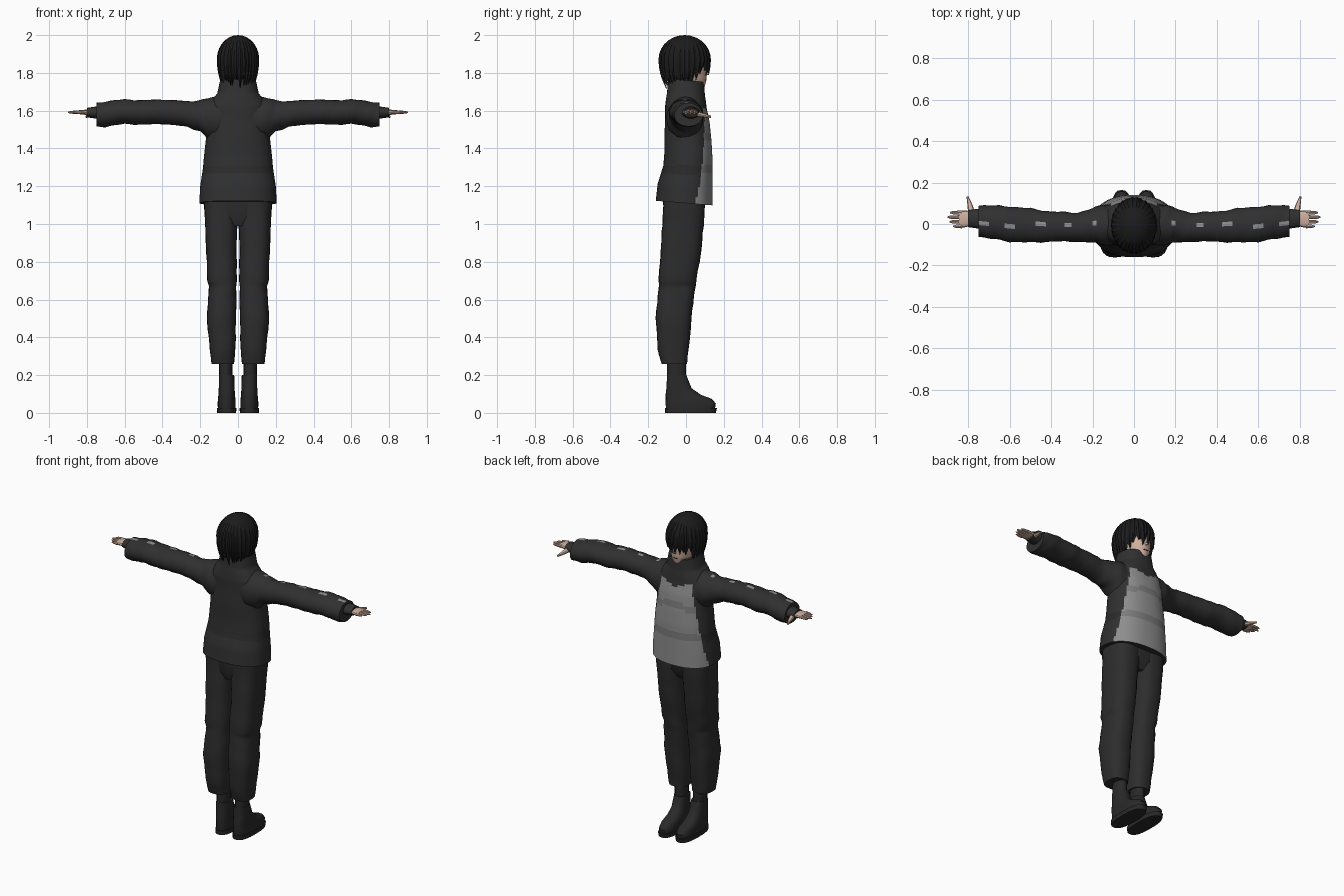
import bpy, bmesh, random
from math import sin, cos, pi, copysign, radians

random.seed(7)
cube = bpy.data.objects.get("Cube")
if cube:
    bpy.data.objects.remove(cube, do_unlink=True)


def material(name, r, g, b):
    m = bpy.data.materials.new(name)
    m.use_nodes = True
    m.diffuse_color = (r, g, b, 1)
    bsdf = next(n for n in m.node_tree.nodes if n.type == 'BSDF_PRINCIPLED')
    bsdf.inputs["Base Color"].default_value = (r, g, b, 1)
    return m


JACKET = material("jacket charcoal", .029, .029, .029)
BAND = material("jacket band", .023, .023, .023)
PANEL = material("panel grey", .27, .27, .27)
PANEL_BAND = material("panel band grey", .2, .2, .2)
TROUSERS = material("trouser charcoal", .026, .026, .026)
BOOT = material("boot black", .022, .022, .022)
HAIR = material("hair black", .011, .011, .012)
SKIN = material("skin", .62, .43, .34)
EYE = material("eye dark", .03, .025, .025)


def finish(name, bm, mats, rule=None, angle=40):
    me = bpy.data.meshes.new(name)
    bm.normal_update()
    for m in mats:
        me.materials.append(m)
    if rule:
        for f in bm.faces:
            f.material_index = rule(f.calc_center_median(), f.normal)
    bm.to_mesh(me)
    bm.free()
    me.polygons.foreach_set("use_smooth", [True] * len(me.polygons))
    me.set_sharp_from_angle(angle=radians(angle))
    ob = bpy.data.objects.new(name, me)
    bpy.context.scene.collection.objects.link(ob)
    return ob


def loft(name, rings, axis, mats, side=1, n=24, power=2.0, sub=1,
         crease=0.0, freq=60, tilt=0.0, rule=None):
    """Skin rings of (position, u min, u max, v min, v max) along an axis."""
    dense = []
    for a, b in zip(rings, rings[1:]):
        for k in range(sub):
            dense.append([p + (q - p) * k / sub for p, q in zip(a, b)])
    dense.append(rings[-1])
    bm = bmesh.new()
    loops = []
    for t, u0, u1, v0, v1 in dense:
        loop = []
        for i in range(n):
            ang = 2 * pi * i / n
            fold = 1 + crease * sin(t * freq + 2 * ang) * cos(t * freq / 3 + ang)
            cu, cv = cos(ang), sin(ang)
            u = (u0 + u1) / 2 + (u1 - u0) / 2 * fold * copysign(abs(cu) ** (2 / power), cu)
            v = (v0 + v1) / 2 + (v1 - v0) / 2 * fold * copysign(abs(cv) ** (2 / power), cv)
            co = {'x': (t, u, v), 'y': (u, t, v), 'z': (u, v, t + tilt * v)}[axis]
            loop.append(bm.verts.new((co[0] * side, co[1], co[2])))
        loops.append(loop)
    for a, b in zip(loops, loops[1:]):
        for i in range(n):
            j = (i + 1) % n
            bm.faces.new((a[i], a[j], b[j], b[i]))
    bm.faces.new(loops[0])
    bm.faces.new(loops[-1])
    bmesh.ops.recalc_face_normals(bm, faces=bm.faces)
    return finish(name, bm, mats, rule)


def even(rows):
    """Rings symmetric about x = 0 from (z, half width, y min, y max)."""
    return [(z, -w, w, a, b) for z, w, a, b in rows]


# Jacket body: grey panel on the face side, darker bands around the waist
def jacket_rule(c, nrm):
    band = 1.265 < c.z < 1.31
    width = .197 - .18 * (c.z - 1.1)
    if c.y > .03 and abs(c.x) < width and c.z < 1.585 + .3 * abs(c.x) and nrm.z > -.9:
        return 3 if band or 1.45 < c.z < 1.49 else 2
    return 1 if band else 0


loft("jacket_body", even([
    (1.11, .205, -.16, .14), (1.2, .2, -.15, .14), (1.3, .185, -.12, .14),
    (1.36, .18, -.115, .14), (1.45, .17, -.115, .135), (1.55, .165, -.11, .125),
    (1.62, .16, -.11, .11), (1.66, .135, -.105, .105), (1.69, .11, -.1, .1),
    (1.76, .095, -.095, .095)]), 'z', [JACKET, BAND, PANEL, PANEL_BAND],
    n=72, power=2.3, sub=5, tilt=-.08, rule=jacket_rule)


# Sleeves with small grey slivers along the top
def sleeve_rule(c, nrm):
    x = abs(c.x)
    return int(nrm.z > .8 and -.014 < c.y < .005 and x > .18 and sin(x * 45) > .35)


sleeve = [(.08, -.1, .1, 1.44, 1.68), (.16, -.1, .09, 1.45, 1.665),
          (.2, -.09, .075, 1.49, 1.655), (.27, -.085, .055, 1.515, 1.65),
          (.4, -.085, .06, 1.53, 1.66), (.5, -.09, .075, 1.525, 1.655),
          (.6, -.085, .085, 1.53, 1.66), (.7, -.07, .09, 1.515, 1.65),
          (.75, -.06, .09, 1.515, 1.64)]
cuff = [(.73, -.025, .075, 1.555, 1.625), (.8, -.015, .068, 1.565, 1.615)]
palm = [(.78, -.005, .06, 1.575, 1.605), (.81, -.015, .065, 1.578, 1.605),
        (.845, -.02, .065, 1.582, 1.602)]
thumb = [(.05, .765, .8, 1.57, 1.6), (.09, .778, .803, 1.565, 1.588),
         (.132, .797, .808, 1.562, 1.574)]

# Trouser legs, ankles and boots
trouser = [(.26, .02, .14, -.13, .005), (.34, .014, .15, -.15, .015),
           (.5, .01, .165, -.16, .03), (.62, .008, .158, -.15, .042),
           (.67, .008, .152, -.145, .05), (.7, .006, .163, -.145, .055),
           (.85, .008, .168, -.135, .08), (1.0, .004, .175, -.125, .095),
           (1.14, -.01, .18, -.12, .1)]
ankle = [(.15, .03, .1, -.1, 0), (.3, .03, .1, -.1, 0)]
boot = [(.012, .014, .106, -.105, .152), (.05, .012, .108, -.108, .158),
        (.075, .014, .106, -.108, .135), (.095, .016, .104, -.108, .08),
        (.13, .018, .102, -.104, .03), (.2, .02, .1, -.1, .002)]
sole = [(0, .01, .11, -.11, .158), (.026, .008, .112, -.112, .164)]

for side, tag in ((1, "left"), (-1, "right")):
    loft(tag + "_sleeve", sleeve, 'x', [JACKET, PANEL], side, sub=4,
         crease=.05, rule=sleeve_rule)
    loft(tag + "_cuff", cuff, 'x', [JACKET], side, n=16)
    loft(tag + "_palm", palm, 'x', [SKIN], side, n=12, power=2.5)
    loft(tag + "_thumb", thumb, 'y', [SKIN], side, n=8)
    for k, tip in enumerate((.872, .89, .9, .888)):
        y = -.011 + k * .022
        finger = [(.83, y - .01, y + .01, 1.582, 1.602),
                  (tip - .015, y - .008, y + .008, 1.584, 1.599),
                  (tip, y - .003, y + .003, 1.588, 1.594)]
        loft(f"{tag}_finger_{k}", finger, 'x', [SKIN], side, n=8)
    loft(tag + "_trouser_leg", trouser, 'z', [TROUSERS], side, power=2.6,
         sub=3, crease=.025, freq=45)
    loft(tag + "_ankle", ankle, 'z', [BOOT], side, n=16)
    loft(tag + "_boot", boot, 'z', [BOOT], side, power=2.5, sub=2)
    loft(tag + "_sole", sole, 'z', [BOOT], side, power=2.6)

# Hips joining both legs
loft("trouser_seat", even([(.99, .06, -.1, .06), (1.04, .165, -.118, .09),
                           (1.14, .178, -.12, .1)]), 'z', [TROUSERS], power=2.5)

# Head, neck and face
loft("neck", even([(1.66, .05, -.055, .05), (1.78, .05, -.055, .05)]), 'z', [SKIN])
loft("head", even([
    (1.71, .022, .03, .088), (1.73, .045, -.02, .1), (1.765, .068, -.07, .108),
    (1.8, .08, -.095, .11), (1.85, .087, -.105, .11), (1.91, .084, -.1, .1),
    (1.96, .05, -.06, .06)]), 'z', [SKIN, HAIR], sub=3,
    rule=lambda c, nrm: int(c.z > 1.87 or (c.y < .02 and c.z > 1.76)))
loft("nose", [(.1, -.012, .012, 1.785, 1.815), (.122, -.003, .003, 1.79, 1.797)],
     'y', [SKIN], n=8)
loft("mouth", [(.1, -.016, .016, 1.757, 1.761), (.109, -.014, .014, 1.757, 1.761)],
     'y', [EYE], n=8)
for side, tag in ((1, "left"), (-1, "right")):
    loft(tag + "_eye", [(.095, .022, .052, 1.82, 1.842), (.104, .024, .05, 1.822, 1.84)],
         'y', [EYE], side, n=12)


# Hair: two layers of ridged locks that run from the crown to pointed tips
def hair_layer(name, count, size, ridge):
    bm = bmesh.new()
    mid, steps = 1.872, 14
    for k in range(count):
        ang = 2 * pi * (k + random.uniform(-.2, .2)) / count
        front = sin(ang)
        low, high = (1.785, 1.84) if front > .55 else (1.715, 1.77)
        tip = random.uniform(low, high)
        half = 2 * pi / count * .85
        lean = random.uniform(-.12, .12)
        rows = []
        for i in range(steps + 1):
            s = i / steps
            if s < .5:
                r, z = sin(s * pi), mid + .128 * size * cos(s * pi)
            else:
                z = mid - (mid - tip) * (2 * s - 1)
                r = 1 - .2 * ((mid - z) / .13) ** 2
            w = half * min(1, (1.02 - s) / .38)
            row = []
            for off, lift in ((-1, -ridge), (0, ridge), (1, -ridge)):
                a = ang + off * w + lean * max(0, s - .5)
                q = r * size * (1 + lift)
                row.append(bm.verts.new((.109 * q * cos(a), -.007 + .135 * q * sin(a), z)))
            rows.append(row)
        for a, b in zip(rows, rows[1:]):
            for j in range(2):
                bm.faces.new((a[j], b[j], b[j + 1], a[j + 1]))
    finish(name, bm, [HAIR], angle=25)


hair_layer("hair_outer_locks", 30, 1.0, .028)
hair_layer("hair_inner_locks", 23, .94, .02)
